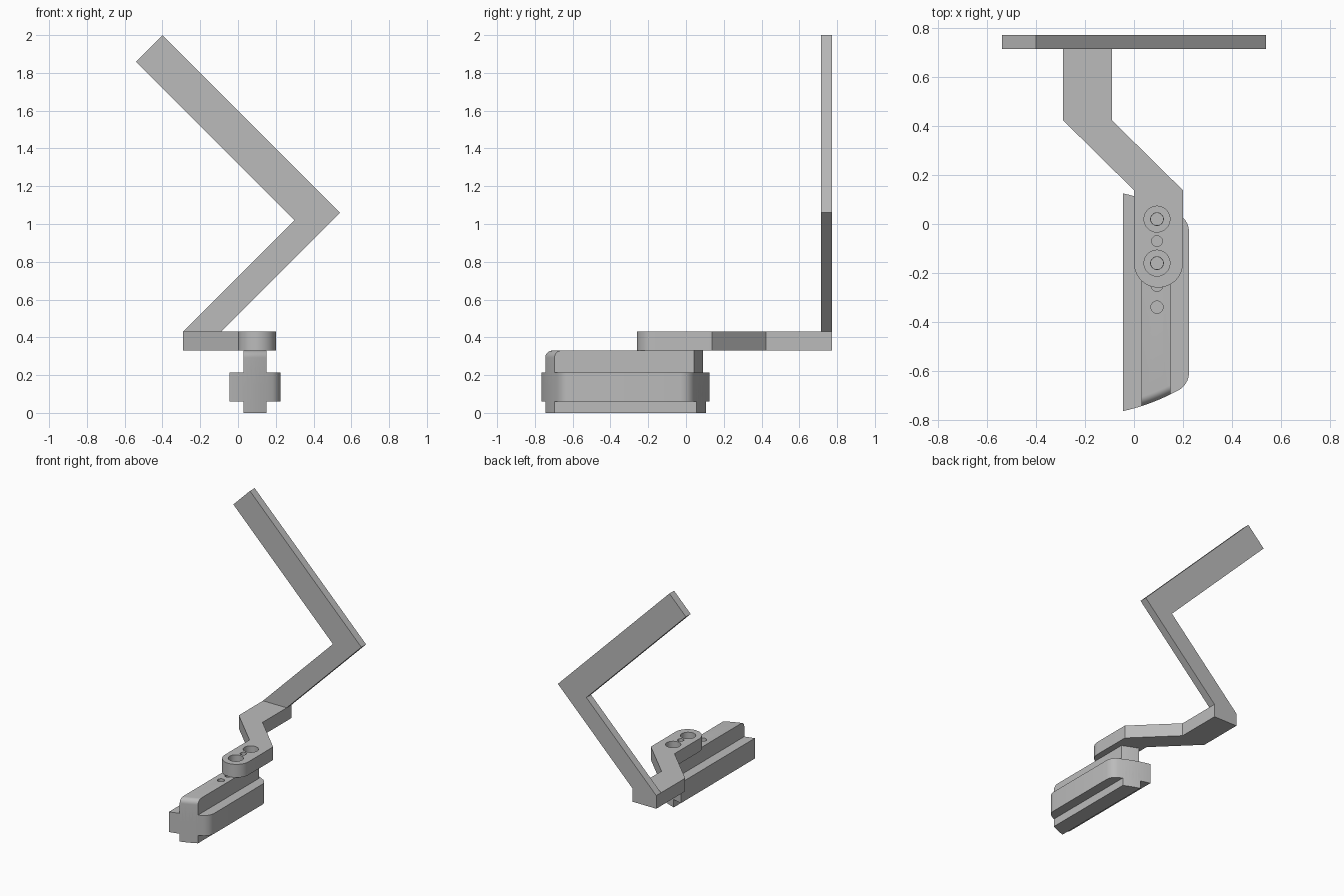
import bpy, bmesh, math
from mathutils import Vector

cube = bpy.data.objects.get("Cube")
if cube:
    bpy.data.objects.remove(cube, do_unlink=True)

grey = bpy.data.materials.new("plain grey")
grey.use_nodes = True
grey.diffuse_color = (0.5, 0.5, 0.5, 1)
grey.node_tree.nodes["Principled BSDF"].inputs["Base Color"].default_value = (0.5, 0.5, 0.5, 1)


def loft(name, rings):
    """Closed solid through rings that share a point count."""
    bm = bmesh.new()
    loops = [[bm.verts.new(p) for p in ring] for ring in rings]
    n = len(loops[0])
    bm.faces.new(loops[0])
    bm.faces.new(loops[-1])
    for a, b in zip(loops, loops[1:]):
        for i in range(n):
            j = (i + 1) % n
            bm.faces.new((a[i], a[j], b[j], b[i]))
    bmesh.ops.recalc_face_normals(bm, faces=bm.faces)
    mesh = bpy.data.meshes.new(name)
    bm.to_mesh(mesh)
    bm.free()
    mesh.materials.append(grey)
    obj = bpy.data.objects.new(name, mesh)
    bpy.context.collection.objects.link(obj)
    return obj


def plate(name, outline, z0, z1):
    return loft(name, [[(x, y, z) for x, y in outline] for z in (z0, z1)])


def select(obj):
    bpy.ops.object.select_all(action='DESELECT')
    obj.select_set(True)
    bpy.context.view_layer.objects.active = obj


def combine(obj, other, operation):
    mod = obj.modifiers.new("combine", 'BOOLEAN')
    mod.operation, mod.object, mod.solver = operation, other, 'EXACT'
    select(obj)
    bpy.ops.object.modifier_apply(modifier=mod.name)
    bpy.data.objects.remove(other, do_unlink=True)


def drill(obj, y, radius, z0, z1):
    ring = [(0.094 + radius * math.cos(math.tau * i / 32),
             y + radius * math.sin(math.tau * i / 32)) for i in range(32)]
    combine(obj, plate("drill", ring, z0, z1), 'DIFFERENCE')


MID_Y = -0.32


def front_y(x):
    """Curved front end of the rail; the back end mirrors it."""
    return -0.754 + 0.28 * x + 0.7 * x * x


def samples(a, b, n):
    return [a + (b - a) * i / n for i in range(n + 1)]


# rail flange: curved ends, rounded corners on the left side
half = [(x, front_y(x)) for x in samples(-0.045, 0.185, 10)]
start, corner, end = Vector(half[-1]), Vector((0.222, -0.655)), Vector((0.225, -0.61))
for t in samples(0, 1, 8)[1:]:
    half.append(tuple(start * (1 - t) ** 2 + corner * 2 * t * (1 - t) + end * t * t))
flange = half + [(x, 2 * MID_Y - y) for x, y in reversed(half)]
rail = plate("rail", flange, 0.06, 0.215)

# rail web: rounded top front edge, slightly shorter above the flange
web_x = samples(0.03, 0.15, 8)
R = 0.038
levels = [(0, 0, 0), (0.1, 0, 0), (0.14, 0, 0.015)]
for a in samples(0, math.pi / 2, 8):
    levels.append((0.33 - R + R * math.sin(a), R * (1 - math.cos(a)), 0.015))
rings = []
for z, front_cut, back_cut in levels:
    ring = [(x, front_y(x) + front_cut, z) for x in web_x]
    ring += [(x, 2 * MID_Y - front_y(x) - back_cut, z) for x in reversed(web_x)]
    rings.append(ring)
combine(rail, loft("web", rings), 'UNION')
hole_rows = [0.02 - 0.09 * i for i in range(5)]
for y in hole_rows:
    drill(rail, y, 0.025, 0.2, 0.4)

# cranked arm with a round nose and two counterbored holes
nose = [(0.1 + 0.1 * math.cos(a), -0.16 + 0.1 * math.sin(a))
        for a in samples(-math.pi, 0, 24)]
arm = plate("cranked_arm", nose + [(0.2, 0.138), (-0.09, 0.424), (-0.09, 0.772),
                                   (-0.29, 0.772), (-0.29, 0.424), (0, 0.138)], 0.33, 0.43)
for y in (hole_rows[0], hole_rows[2]):
    drill(arm, y, 0.026, 0.3, 0.5)
    drill(arm, y, 0.053, 0.38, 0.5)
drill(arm, hole_rows[1], 0.022, 0.3, 0.5)

# bent flat upright
bar = [(-0.29, 0.43), (-0.09, 0.43), (0.54, 1.06), (-0.4, 2.0), (-0.54, 1.86), (0.3, 1.02)]
upright = loft("bent_upright", [[(x, y, z) for x, z in bar] for y in (0.715, 0.772)])

for obj in (rail, arm):
    select(obj)
    bpy.ops.object.shade_smooth_by_angle(angle=math.radians(30))
